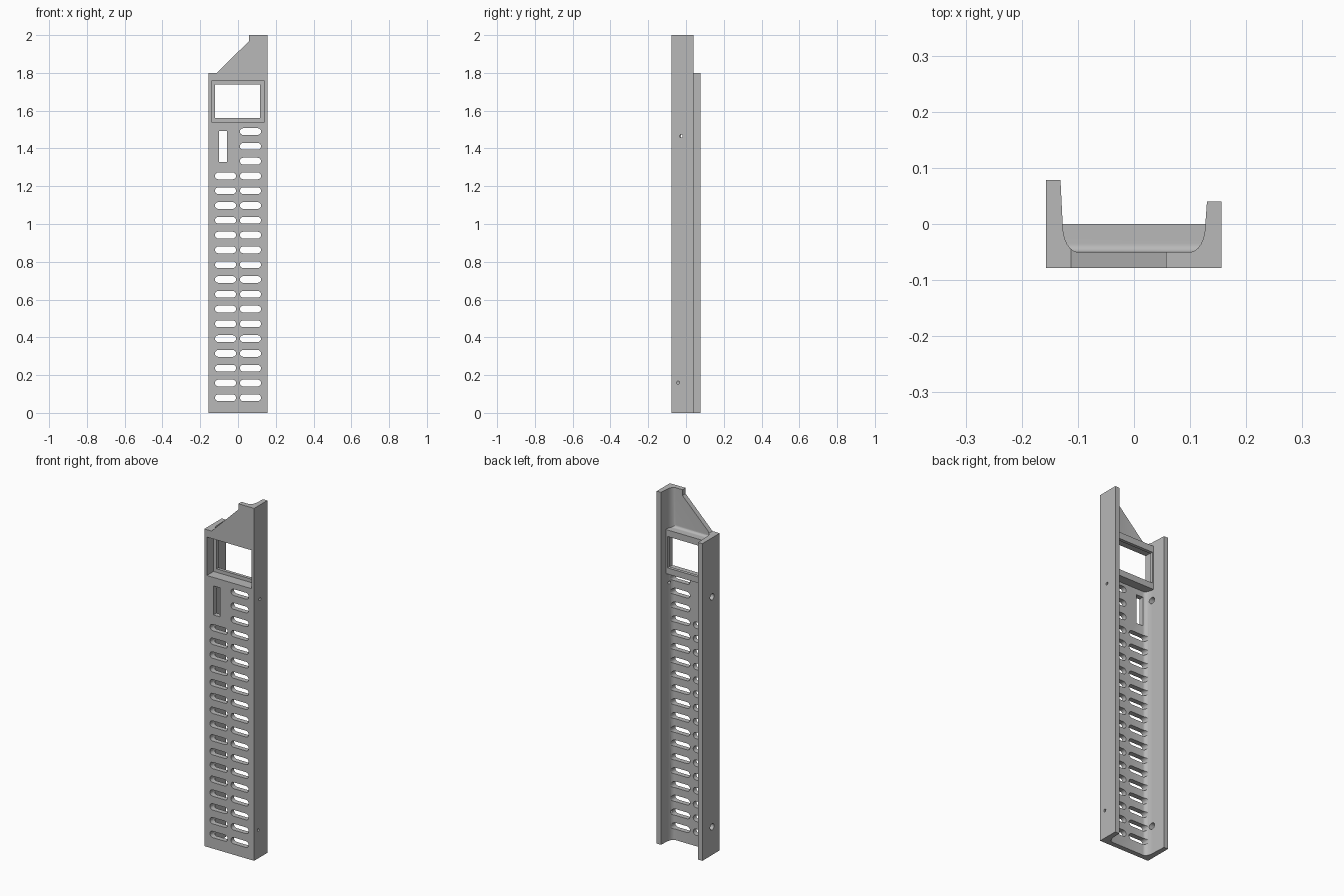
import bpy, bmesh, math
from mathutils import Vector

cube = bpy.data.objects.get("Cube")
if cube:
    bpy.data.objects.remove(cube)

grey = bpy.data.materials.new("plain grey")
grey.use_nodes = True
colour = (0.48, 0.48, 0.48, 1)
grey.diffuse_color = colour
grey.node_tree.nodes["Principled BSDF"].inputs["Base Color"].default_value = colour


def prism(bm, outline, axis, start, end):
    """Extrude a 2D outline along an axis (0 = x, 1 = y, 2 = z)."""
    def place(p):
        co = list(p)
        co.insert(axis, start)
        return co
    face = bm.faces.new([bm.verts.new(place(p)) for p in outline])
    extruded = bmesh.ops.extrude_face_region(bm, geom=[face])["geom"]
    move = Vector((0, 0, 0))
    move[axis] = end - start
    bmesh.ops.translate(bm, vec=move,
                        verts=[g for g in extruded if isinstance(g, bmesh.types.BMVert)])


def make(name, pieces):
    bm = bmesh.new()
    for piece in pieces:
        prism(bm, *piece)
    bmesh.ops.recalc_face_normals(bm, faces=bm.faces)
    mesh = bpy.data.meshes.new(name)
    bm.to_mesh(mesh)
    bm.free()
    mesh.materials.append(grey)
    ob = bpy.data.objects.new(name, mesh)
    bpy.context.scene.collection.objects.link(ob)
    return ob


def combine(target, pieces, operation):
    """Apply a boolean with temporary helper pieces."""
    helper = make("helper", pieces)
    helper.hide_render = True
    mod = target.modifiers.new("combine", "BOOLEAN")
    mod.operation = operation
    mod.solver = "EXACT"
    mod.object = helper
    bpy.context.view_layer.objects.active = target
    bpy.ops.object.modifier_apply(modifier=mod.name)
    bpy.data.objects.remove(helper)


def arc(cx, cy, rx, ry, a0, a1, steps=8):
    angles = [math.radians(a0 + (a1 - a0) * i / steps) for i in range(steps + 1)]
    return [(cx + rx * math.cos(a), cy + ry * math.sin(a)) for a in angles]


def rect(x0, x1, z0, z1):
    return [(x0, z0), (x1, z0), (x1, z1), (x0, z1)]


def slot(x0, x1, z, r):
    return arc(x1 - r, z, r, r, -90, 90) + arc(x0 + r, z, r, r, 90, 270)


FRONT, WEB, LEFT, RIGHT = -0.078, -0.05, 0.156, -0.157

# Channel with uneven side walls and rounded inner corners
section = [(RIGHT, FRONT), (LEFT, FRONT), (LEFT, 0.04), (0.13, 0.04)]
section += arc(0.1, -0.002, 0.027, 0.048, 0, -90)
section += arc(-0.1, -0.002, 0.027, 0.048, 270, 180)
section += [(-0.131, 0.078), (RIGHT, 0.078)]
panel = make("vented_panel", [(section, 2, 0, 2)])

# Window housing with a rounded shelf behind the web
housing = [(-0.065, 1.525), (0, 1.525), (0, 1.775)]
housing += arc(-0.035, 1.79, 0.015, 0.015, 270, 180) + [(-0.065, 1.79)]
combine(panel, [(housing, 0, -0.14, 0.14)], "UNION")

# Sloping top corner
corner = [(-0.3, 1.8), (-0.112, 1.8), (0.057, 1.967), (0.057, 2.1), (-0.3, 2.1)]
combine(panel, [(corner, 1, -0.2, 0.2)], "DIFFERENCE")

# Window recess and its smaller through opening
combine(panel, [(rect(-0.141, 0.139, 1.54, 1.758), 1, -0.2, -0.018)], "DIFFERENCE")
combine(panel, [(rect(-0.121, 0.117, 1.56, 1.738), 1, -0.15, 0.05)], "DIFFERENCE")

# Vent slots in two columns, plus one upright slot
vents = [(rect(-0.1, -0.058, 1.327, 1.492), 1, -0.2, 0.06)]
for i in range(19):
    z = 0.08 + i * 0.0783
    vents.append((slot(0.01, 0.122, z, 0.018), 1, -0.2, 0.06))
    if i < 16:
        vents.append((slot(-0.122, -0.01, z, 0.018), 1, -0.2, 0.06))
combine(panel, vents, "DIFFERENCE")

# Fixing holes through both side walls
holes = []
for y, z in ((-0.026, 1.465), (-0.042, 0.16)):
    holes.append((arc(y, z, 0.008, 0.008, 0, 345, 23), 0, 0.08, 0.2))
    holes.append((arc(-0.01, z, 0.018, 0.018, 0, 345, 23), 0, -0.2, -0.08))
combine(panel, holes, "DIFFERENCE")

# Smooth the rounded corners, keep the edges sharp
bpy.ops.object.select_all(action="DESELECT")
panel.select_set(True)
bpy.context.view_layer.objects.active = panel
bpy.ops.object.shade_smooth_by_angle(angle=math.radians(30))
